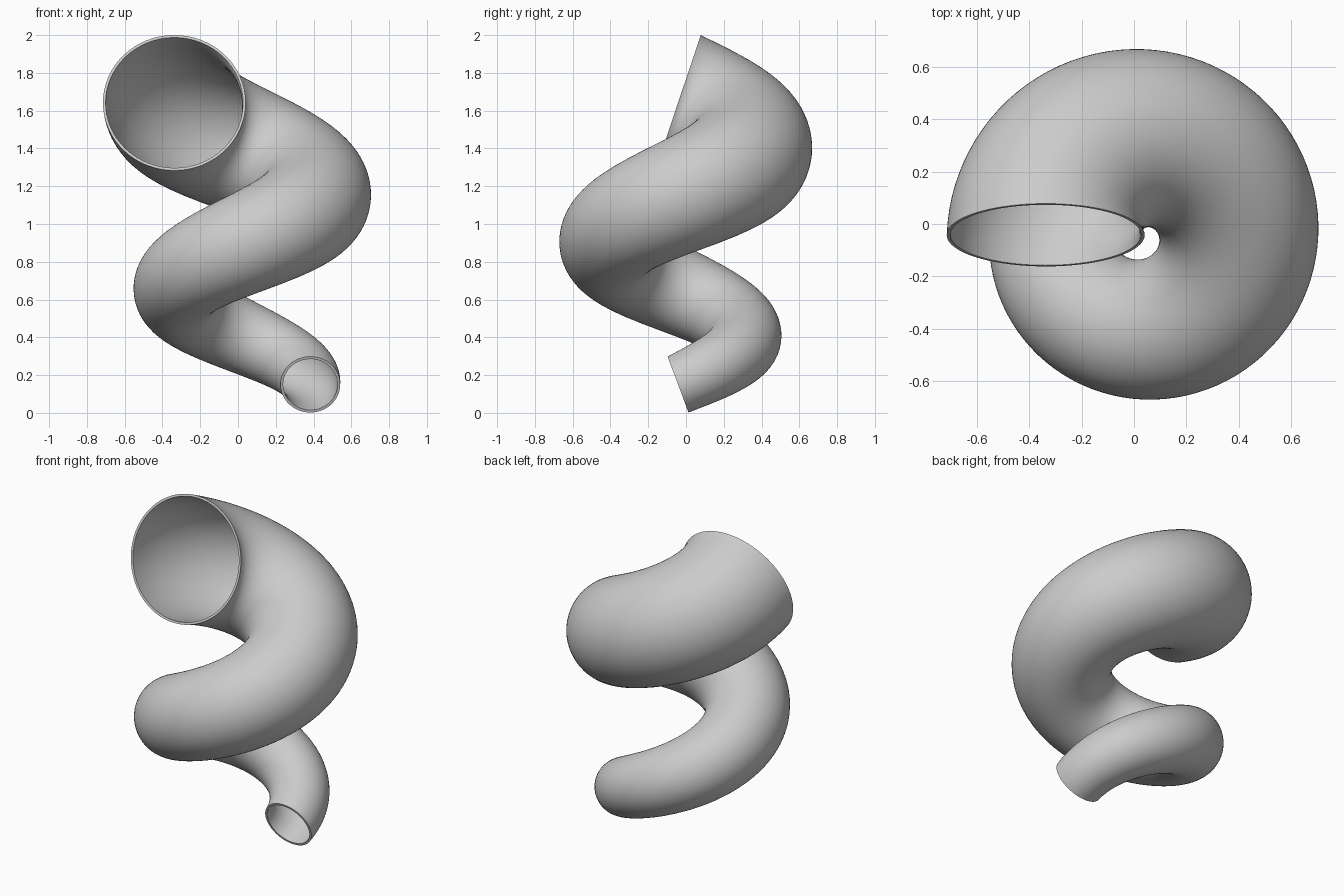
import bpy
import bmesh
from math import sin, cos, pi, radians
from mathutils import Vector

cube = bpy.data.objects.get("Cube")
if cube:
    bpy.data.objects.remove(cube, do_unlink=True)

# Plain grey material
grey = bpy.data.materials.new("grey")
grey.use_nodes = True
colour = (0.6, 0.6, 0.6, 1)
grey.diffuse_color = colour
grey.node_tree.nodes["Principled BSDF"].inputs["Base Color"].default_value = colour

STEPS, SIDES, WALL = 144, 64, 0.014
AXIS = Vector((0.035, -0.042, 0))


def lerp(a, b, t):
    return a + (b - a) * t


def ring(bm, t, inset):
    """One tilted circular section of the widening helix."""
    turn = 3 * pi * t
    out = Vector((cos(turn), sin(turn), 0))
    ahead = Vector((-sin(turn), cos(turn), 0))
    tilt = radians(lerp(20.5, 18.5, t))
    up = Vector((0, 0, cos(tilt))) - ahead * sin(tilt)
    centre = AXIS + out * lerp(0.348, 0.372, t) + Vector((0, 0, lerp(0.15, 1.642, t)))
    r = lerp(0.158, 0.378, t) - inset
    return [bm.verts.new(centre + (out * cos(a) + up * sin(a)) * r)
            for a in (2 * pi * i / SIDES for i in range(SIDES))]


def bridge(bm, first, second):
    for i in range(SIDES):
        j = (i + 1) % SIDES
        bm.faces.new((first[i], first[j], second[j], second[i]))


# Spiral pipe: outer skin out, inner skin back, closed by the two end rims
bm = bmesh.new()
outer = [ring(bm, i / STEPS, 0) for i in range(STEPS + 1)]
inner = [ring(bm, i / STEPS, WALL) for i in range(STEPS + 1)]
loop = outer + inner[::-1]
for first, second in zip(loop, loop[1:] + loop[:1]):
    bridge(bm, first, second)
bmesh.ops.recalc_face_normals(bm, faces=bm.faces)

mesh = bpy.data.meshes.new("spiral_pipe")
bm.to_mesh(mesh)
bm.free()
mesh.materials.append(grey)
pipe = bpy.data.objects.new("spiral_pipe", mesh)
bpy.context.collection.objects.link(pipe)

bpy.ops.object.select_all(action="DESELECT")
pipe.select_set(True)
bpy.context.view_layer.objects.active = pipe
bpy.ops.object.shade_smooth_by_angle(angle=radians(40))
